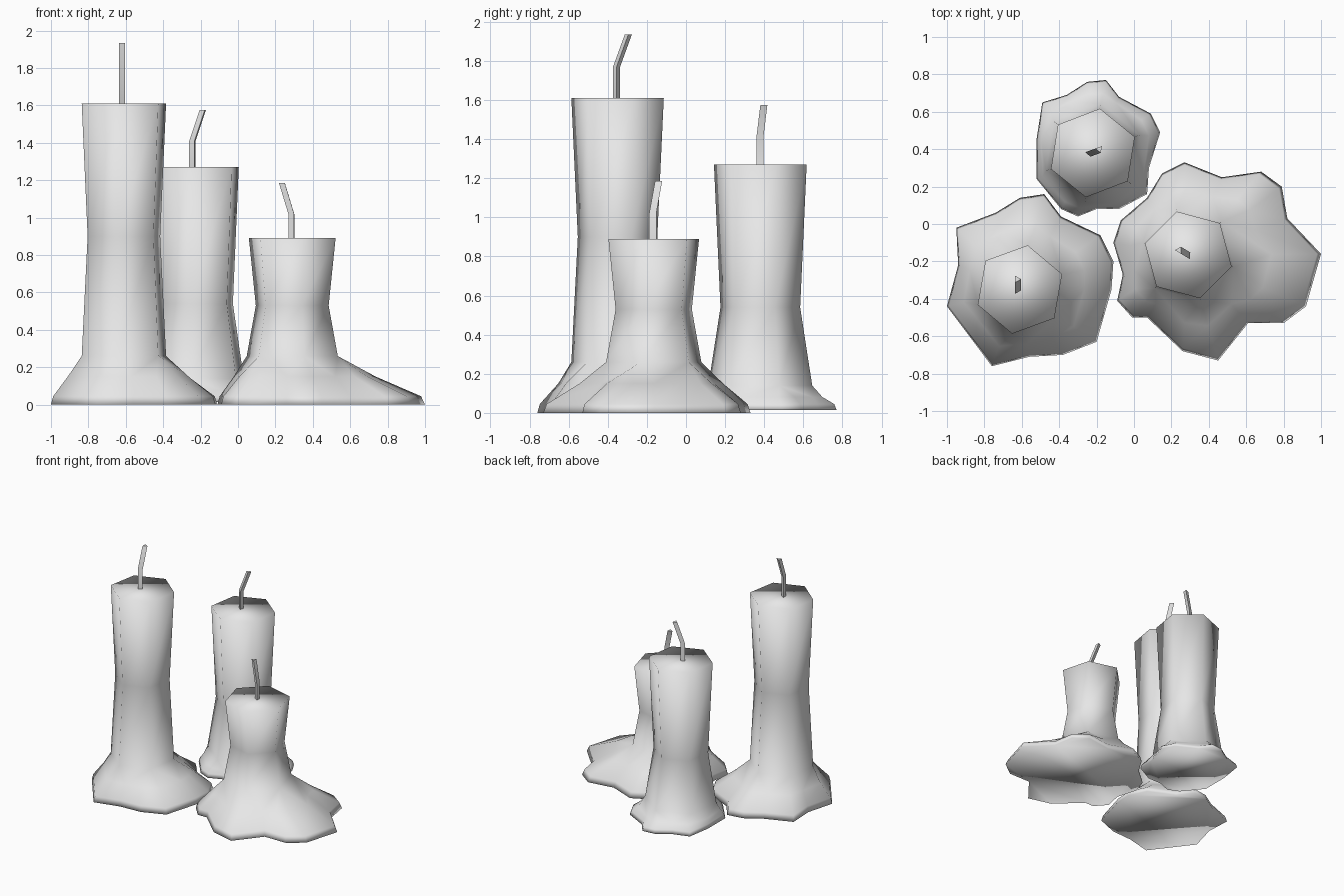
import bpy, bmesh, math
from mathutils import Vector

old_cube = bpy.data.objects.get("Cube")
if old_cube:
    bpy.data.objects.remove(old_cube, do_unlink=True)

TURN = 2 * math.pi
TOP_RADIUS = 0.24
WICK_RADIUS = 0.021

wax = bpy.data.materials.new("grey_wax")
wax.use_nodes = True
grey = (0.8, 0.8, 0.8, 1)
wax.diffuse_color = grey
wax.node_tree.nodes["Principled BSDF"].inputs["Base Color"].default_value = grey


def polygon(center, radius, sides, phase):
    """Regular polygon, counter-clockwise from the given angle."""
    angles = [math.radians(phase) + TURN * i / sides for i in range(sides)]
    return [Vector(center) + radius * Vector((math.cos(a), math.sin(a))) for a in angles]


def add_ring(bm, points, z):
    return [bm.verts.new((p.x, p.y, z)) for p in points]


def join_equal(bm, lower, upper):
    """Quads between two rings with the same number of corners."""
    count = len(lower)
    for i in range(count):
        k = (i + 1) % count
        bm.faces.new((lower[i], lower[k], upper[k], upper[i]))


def join_unequal(bm, inner, outer, center):
    """Triangles between two rings, advancing by angle about the centre."""
    def unwrapped(ring):
        angles = [math.atan2(v.co.y - center[1], v.co.x - center[0]) % TURN for v in ring]
        return angles + [angles[0] + TURN]

    a, b = unwrapped(inner), unwrapped(outer)
    n, m = len(inner), len(outer)
    i = j = 0
    while i < n or j < m:
        step_inner = j == m or (i < n and a[i] + a[i + 1] < b[j] + b[j + 1])
        if step_inner:
            bm.faces.new((inner[i], outer[j % m], inner[(i + 1) % n]))
            i += 1
        else:
            bm.faces.new((inner[i % n], outer[j], outer[(j + 1) % m]))
            j += 1


def finish(bm, name, smooth_all):
    bmesh.ops.recalc_face_normals(bm, faces=bm.faces)
    mesh = bpy.data.meshes.new(name)
    bm.to_mesh(mesh)
    bm.free()
    mesh.materials.append(wax)
    for face in mesh.polygons:
        face.use_smooth = smooth_all
    obj = bpy.data.objects.new(name, mesh)
    bpy.context.collection.objects.link(obj)
    return obj


def candle(name, center, phase, outline, floor, flare, waist, top):
    """Six-sided waxy column spreading into an irregular melted puddle.
    flare and waist are (height, radius scale)."""
    bm = bmesh.new()
    mid_point = Vector(center)

    def angle(p):
        d = p - mid_point
        return math.atan2(d.y, d.x) % TURN

    puddle = sorted((Vector(p) for p in outline), key=angle)

    # Column
    column = []
    for z, scale in ((top, 1), waist, flare):
        column.append(add_ring(bm, polygon(center, TOP_RADIUS * scale, 6, phase), z))
    bm.faces.new(column[0])
    for upper, lower in zip(column, column[1:]):
        join_equal(bm, lower, upper)

    # Puddle skirt, rim and underside
    neck = [mid_point + (p - mid_point).normalized() * TOP_RADIUS * flare[1] for p in puddle]
    slope = [n.lerp(p, 0.42) for n, p in zip(neck, puddle)]
    rim = [mid_point.lerp(p, 0.97) for p in puddle]
    slope_ring = add_ring(bm, slope, flare[0] * 0.58)
    rim_ring = add_ring(bm, rim, 0.045)
    floor_ring = add_ring(bm, puddle, floor)
    join_unequal(bm, column[-1], slope_ring, center)
    join_equal(bm, rim_ring, slope_ring)
    join_equal(bm, floor_ring, rim_ring)
    bm.faces.new(floor_ring)
    finish(bm, name, True)


def wick(name, base, tip, heights):
    """Three-sided wick, upright and then bent towards the tip."""
    bm = bmesh.new()
    lean = Vector(tip) - Vector(base)
    phase = math.degrees(math.atan2(lean.y, lean.x)) - 90
    rings = [add_ring(bm, polygon(c, WICK_RADIUS, 3, phase), z)
             for c, z in zip((base, base, tip), heights)]
    for lower, upper in zip(rings, rings[1:]):
        join_equal(bm, lower, upper)
    bm.faces.new(rings[0])
    bm.faces.new(rings[-1])
    obj = finish(bm, name, False)
    bpy.context.view_layer.objects.active = obj
    obj.select_set(True)
    bpy.ops.object.shade_smooth_by_angle(angle=math.radians(40))
    obj.select_set(False)


bpy.ops.object.select_all(action="DESELECT")

# Tall candle
candle("tall_candle", (-0.61, -0.35), 20, [
    (-0.95, -0.02), (-0.74, 0.06), (-0.61, 0.14), (-0.48, 0.16), (-0.39, 0.04),
    (-0.18, -0.06), (-0.11, -0.2), (-0.12, -0.35), (-0.2, -0.63), (-0.38, -0.7),
    (-0.56, -0.71), (-0.76, -0.76), (-1, -0.44), (-0.94, -0.22),
], floor=0, flare=(0.26, 1), waist=(0.9, 0.86), top=1.61)
wick("tall_wick", (-0.625, -0.355), (-0.625, -0.295), (1.6, 1.77, 1.935))

# Short candle with the widest puddle
candle("short_candle", (0.29, -0.165), 45, [
    (0.27, 0.33), (0.47, 0.25), (0.68, 0.28), (0.79, 0.2), (0.82, 0.03),
    (1, -0.16), (0.92, -0.44), (0.8, -0.53), (0.61, -0.53), (0.45, -0.73),
    (0.26, -0.68), (0.07, -0.5), (-0.01, -0.5), (-0.09, -0.41), (-0.06, -0.27),
    (-0.11, -0.1), (-0.07, 0.02), (0.07, 0.14), (0.15, 0.27),
], floor=0, flare=(0.26, 1.05), waist=(0.53, 0.84), top=0.89)
wick("short_wick", (0.29, -0.17), (0.24, -0.14), (0.88, 1.02, 1.185))

# Middle-height candle at the back
candle("back_candle", (-0.22, 0.38), 21, [
    (-0.49, 0.65), (-0.36, 0.69), (-0.25, 0.76), (-0.15, 0.77), (-0.08, 0.68),
    (0.09, 0.59), (0.14, 0.49), (0.08, 0.3), (0.07, 0.16), (-0.08, 0.08),
    (-0.2, 0.08), (-0.3, 0.04), (-0.39, 0.08), (-0.52, 0.24), (-0.52, 0.46),
], floor=0.015, flare=(0.14, 1.12), waist=(0.54, 0.86), top=1.27)
wick("back_wick", (-0.24, 0.38), (-0.185, 0.4), (1.26, 1.41, 1.575))
